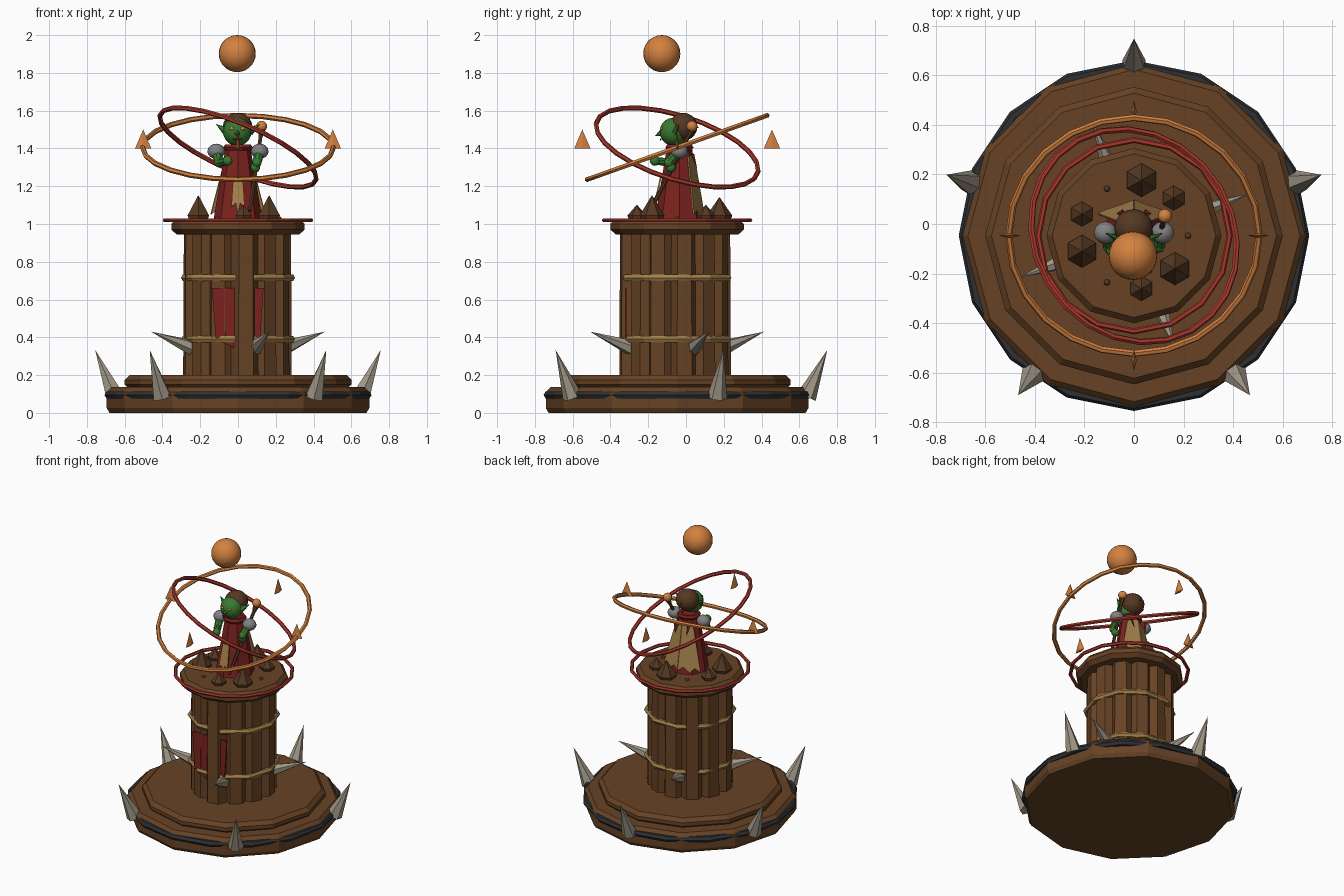
import bpy, bmesh, math, random
from mathutils import Vector, Matrix

random.seed(4)
if "Cube" in bpy.data.objects:
    bpy.data.objects.remove(bpy.data.objects["Cube"])

CY = -0.047  # tower axis in y


def material(name, r, g, b):
    m = bpy.data.materials.new(name)
    m.use_nodes = True
    m.diffuse_color = (r, g, b, 1)
    m.node_tree.nodes["Principled BSDF"].inputs["Base Color"].default_value = (r, g, b, 1)
    return m


WOOD = material("wood", .135, .055, .018)
ROCK = material("dark_wood", .09, .04, .016)
ORANGE = material("orange", .65, .22, .05)
RED = material("ring_red", .40, .04, .025)
CLOTH = material("dark_red_cloth", .2, .016, .013)
TAN = material("tan", .38, .22, .07)
BONE = material("bone", .35, .31, .24)
IRON = material("iron", .026, .03, .034)
GREEN = material("green_skin", .04, .19, .03)
GREY = material("grey_metal", .22, .22, .22)


def finish(name, bm, mat, smooth=False):
    bmesh.ops.recalc_face_normals(bm, faces=bm.faces)
    for f in bm.faces:
        f.smooth = smooth
    me = bpy.data.meshes.new(name)
    bm.to_mesh(me)
    bm.free()
    me.materials.append(mat)
    ob = bpy.data.objects.new(name, me)
    bpy.context.collection.objects.link(ob)
    return ob


def lathe(name, profile, sides, mat, closed=False, matrix=None):
    """Turn a profile of (radius, z) points about the z axis."""
    bm = bmesh.new()
    rows = []
    for r, z in profile:
        rows.append([bm.verts.new((r * math.cos(math.tau * i / sides),
                                   r * math.sin(math.tau * i / sides), z)) for i in range(sides)])
    pairs = list(zip(rows, rows[1:]))
    if closed:
        pairs.append((rows[-1], rows[0]))
    else:
        bm.faces.new(rows[0])
        bm.faces.new(rows[-1])
    for a, b in pairs:
        for i in range(sides):
            j = (i + 1) % sides
            bm.faces.new((a[i], a[j], b[j], b[i]))
    bm.transform(matrix or Matrix.Translation((0, CY, 0)))
    return finish(name, bm, mat)


def ring(name, major, minor, z, sides, mat, tilt=None):
    loop = [(major + minor * math.cos(math.tau * k / 6), minor * math.sin(math.tau * k / 6))
            for k in range(6)]
    m = Matrix.Translation((0, CY, z)) @ (tilt or Matrix())
    return lathe(name, loop, sides, mat, True, m)


def cone(name, base, tip, r1, r2, sides, mat, squash=None):
    """Cone or rod between two points."""
    base, tip = Vector(base), Vector(tip)
    d = tip - base
    rot = Vector((0, 0, 1)).rotation_difference(d).to_matrix().to_4x4()
    m = Matrix.Translation((base + tip) / 2) @ rot
    if squash:
        m = m @ Matrix.Diagonal((*squash, 1, 1))
    bm = bmesh.new()
    bmesh.ops.create_cone(bm, cap_ends=True, segments=sides, radius1=r1, radius2=r2,
                          depth=d.length, matrix=m)
    return finish(name, bm, mat)


def ball(name, centre, size, mat, u=16, v=10, smooth=True):
    m = Matrix.Translation(centre) @ Matrix.Diagonal((*size, 1))
    bm = bmesh.new()
    bmesh.ops.create_uvsphere(bm, u_segments=u, v_segments=v, radius=1, matrix=m)
    return finish(name, bm, mat, smooth)


def plate(name, points, mat, thickness=.008):
    bm = bmesh.new()
    bm.faces.new([bm.verts.new(p) for p in points])
    ob = finish(name, bm, mat)
    mod = ob.modifiers.new("thickness", 'SOLIDIFY')
    mod.thickness = thickness
    mod.offset = 0
    return ob


def polar(r, degrees, z):
    a = math.radians(degrees)
    return Vector((r * math.cos(a), CY + r * math.sin(a), z))


# Stepped base with an iron band
lathe("base_drum", [(.68, 0), (.695, .025), (.695, .11), (.67, .137)], 12, WOOD)
lathe("base_step", [(.58, .13), (.6, .15), (.6, .175), (.575, .2)], 12, WOOD)
ring("iron_band", .685, .022, .095, 16, IRON)
for k in range(5):
    a = 18 + 72 * k
    cone("base_spike", polar(.685, a, .085), polar(.795, a, .333), .053, 0, 6, BONE)

# Column of upright logs
lathe("column_core", [(.22, .19), (.22, .95)], 12, ROCK)
for k in range(12):
    a = -82 + 30 * k
    r = .235 if k == 0 else .215 + random.uniform(-.008, .008)
    bm = bmesh.new()
    m = (Matrix.Translation(polar(r, a, .575)) @ Matrix.Rotation(math.radians(a), 4, 'Z'))
    bmesh.ops.create_cone(bm, cap_ends=True, segments=6, radius1=.079, radius2=.075,
                          depth=.76, matrix=m)
    finish("column_log", bm, WOOD)
for z in (.39, .715):
    ring("column_rope", .283, .019, z, 10, TAN)
for k in range(4):
    a = 20 + 90 * k
    cone("column_spike", polar(.26, a, .345), polar(.49, a, .43), .042, 0, 6, BONE)

# Hanging banner
plate("banner", [(-.138, -.318, .66), (.135, -.318, .66), (.118, -.318, .4),
                 (0, -.318, .33), (-.118, -.318, .4)], CLOTH)

# Platform, its rim and the mounds on it
lathe("platform", [(.325, .945), (.353, .97), (.353, 1.0), (.33, 1.025)], 12, WOOD)
ring("platform_rim", .386, .012, 1.02, 16, RED)
for x, y, r, h in [(.03, .177, .068, .12), (.16, .105, .05, .08), (-.21, .04, .05, .08),
                   (-.21, -.11, .066, .13), (.165, -.18, .066, .13), (.03, -.26, .05, .08)]:
    lathe("mound", [(r * .85, 1.02), (r, 1.045), (.002, 1.02 + h)], 6, ROCK,
          matrix=Matrix.Translation((x, y, 0)) @ Matrix.Rotation(math.pi / 6, 4, 'Z'))
for a in (0, 120, 240):
    ball("pebble", polar(.218, a, 1.027), (.013,) * 3, ROCK, 8, 6)

# Floating rings, darts and orb
ring("orange_ring", .505, .014, 1.405, 24, ORANGE, Matrix.Rotation(math.radians(19.6), 4, 'X'))
slope = Vector((0, 0, 1)).rotation_difference(Vector((.375, .281, .883)))
ring("red_ring", .448, .013, 1.405, 24, RED, slope.to_matrix().to_4x4())
for k in range(4):
    squash = (1, .25) if k % 2 == 0 else (.25, 1)
    cone("floating_dart", polar(.502, 90 * k, 1.4), polar(.502, 90 * k, 1.5),
         .043, 0, 4, ORANGE, squash)
ball("floating_orb", (-.004, -.128, 1.902), (.098,) * 3, ORANGE, 24, 14)

# Robe, sash and cape of the figure
cone("robe", (0, -.035, 1.02), (0, -.035, 1.41), .13, .065, 8, CLOTH)
plate("sash", [(-.025, -.133, 1.25), (.025, -.133, 1.25), (.035, -.167, 1.09),
               (.012, -.165, 1.11), (0, -.172, 1.05), (-.012, -.165, 1.11),
               (-.035, -.167, 1.09)], TAN)
for s in (-1, 1):
    plate("cape_half", [(0, .04, 1.37), (s * .065, .01, 1.36), (s * .145, .04, 1.05),
                        (s * .11, .055, 1.075), (s * .075, .066, 1.04), (s * .035, .08, 1.075),
                        (0, .095, 1.05)], TAN)
    cone("cape_tip", (s * .05, .035, 1.37), (s * .045, .06, 1.29), .022, 0, 4, CLOTH, (1, .4))
ring("collar", .06, .018, 1.405, 10, CLOTH, Matrix.Translation((0, .012, 0)))

# Head with hood, ears, eyes and nose
ball("head", (-.004, -.065, 1.488), (.075, .075, .075), GREEN)
ball("hood", (-.002, -.015, 1.515), (.078, .075, .074), ROCK)
cone("hood_peak", (0, -.005, 1.53), (0, .07, 1.51), .035, 0, 8, ROCK)
cone("nose", (-.004, -.125, 1.485), (-.004, -.165, 1.465), .02, 0, 6, GREEN)
for s in (-1, 1):
    cone("ear", (s * .06, -.06, 1.49), (s * .118, -.035, 1.53), .026, 0, 5, GREEN, (1, .6))
    ball("eye", (-.004 + s * .028, -.131, 1.505), (.014, .008, .009), ORANGE, 8, 6)
plate("mouth", [(-.03, -.136, 1.452), (.022, -.136, 1.452), (.012, -.132, 1.443),
                (-.02, -.132, 1.443)], CLOTH)

# Shoulder guards and arms
for s, hand in ((-1, (-.055, -.165, 1.335)), (1, (.092, -.08, 1.3))):
    shoulder = (s * .115, -.035, 1.385)
    elbow = (s * .1, -.09, 1.325)
    ball("shoulder_guard", shoulder, (.047, .045, .04), GREY, 12, 8)
    cone("upper_arm", shoulder, elbow, .027, .024, 8, GREEN)
    ball("elbow", elbow, (.026,) * 3, GREEN, 10, 6)
    cone("forearm", elbow, hand, .024, .02, 8, GREEN)
    ball("hand", hand, (.027,) * 3, GREEN, 10, 6)

# Staff
cone("staff", (.062, -.19, 1.07), (.125, .03, 1.5), .011, .011, 6, ROCK)
cone("staff_socket", (.119, .01, 1.46), (.125, .03, 1.5), .011, .022, 6, ROCK)
ball("staff_orb", (.125, .032, 1.517), (.029,) * 3, ORANGE, 12, 8)
